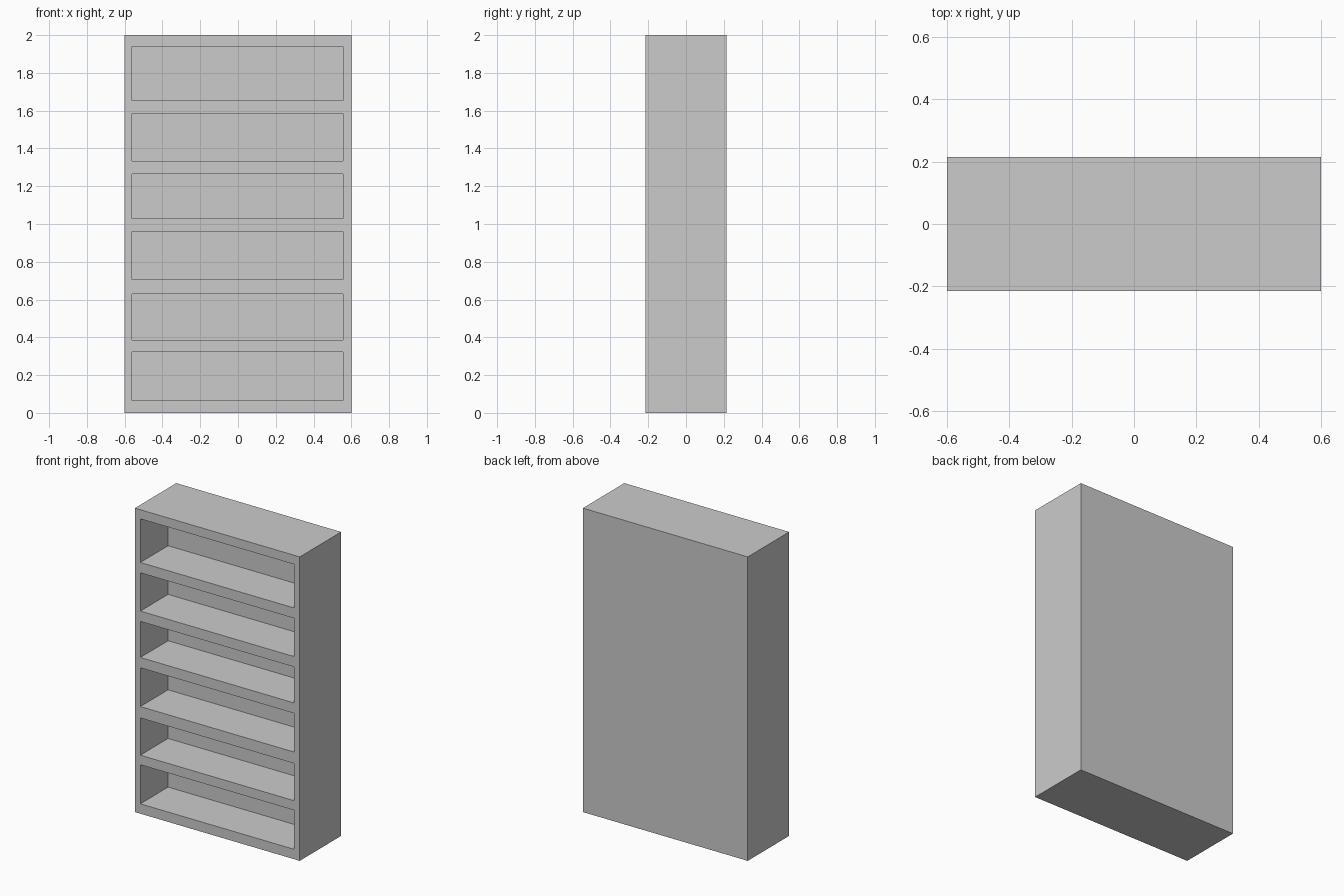
import bpy
import bmesh
from mathutils import Matrix, Vector

if "Cube" in bpy.data.objects:
    bpy.data.objects.remove(bpy.data.objects["Cube"])

WIDTH, DEPTH, HEIGHT = 1.2, 0.43, 2.0
LEFT, RIGHT = -0.56, 0.557          # opening sides
RECESS_BACK = 0.073                 # y of the inner back wall
# bottom and top of each opening
OPENINGS = [(0.065, 0.322), (0.385, 0.63), (0.705, 0.96),
            (1.028, 1.265), (1.333, 1.585), (1.653, 1.94)]


def box_object(name, boxes):
    """One object made of boxes given as (low corner, high corner)."""
    bm = bmesh.new()
    for low, high in boxes:
        low, high = Vector(low), Vector(high)
        matrix = Matrix.Translation((low + high) / 2) @ Matrix.Diagonal((*(high - low), 1))
        bmesh.ops.create_cube(bm, size=1, matrix=matrix)
    mesh = bpy.data.meshes.new(name)
    bm.to_mesh(mesh)
    bm.free()
    obj = bpy.data.objects.new(name, mesh)
    bpy.context.collection.objects.link(obj)
    return obj


# Solid bookcase body
body = box_object("bookcase_body", [((-WIDTH / 2, -DEPTH / 2, 0),
                                     (WIDTH / 2, DEPTH / 2, HEIGHT))])

# Shelf openings cut in from the front
cutter = box_object("shelf_opening_cutter",
                    [((LEFT, -DEPTH / 2 - 0.1, z0), (RIGHT, RECESS_BACK, z1))
                     for z0, z1 in OPENINGS])
cutter.hide_render = True

cut = body.modifiers.new("shelf_openings", 'BOOLEAN')
cut.operation = 'DIFFERENCE'
cut.solver = 'EXACT'
cut.object = cutter
bpy.context.view_layer.objects.active = body
bpy.ops.object.modifier_apply(modifier=cut.name)
bpy.data.objects.remove(cutter)
